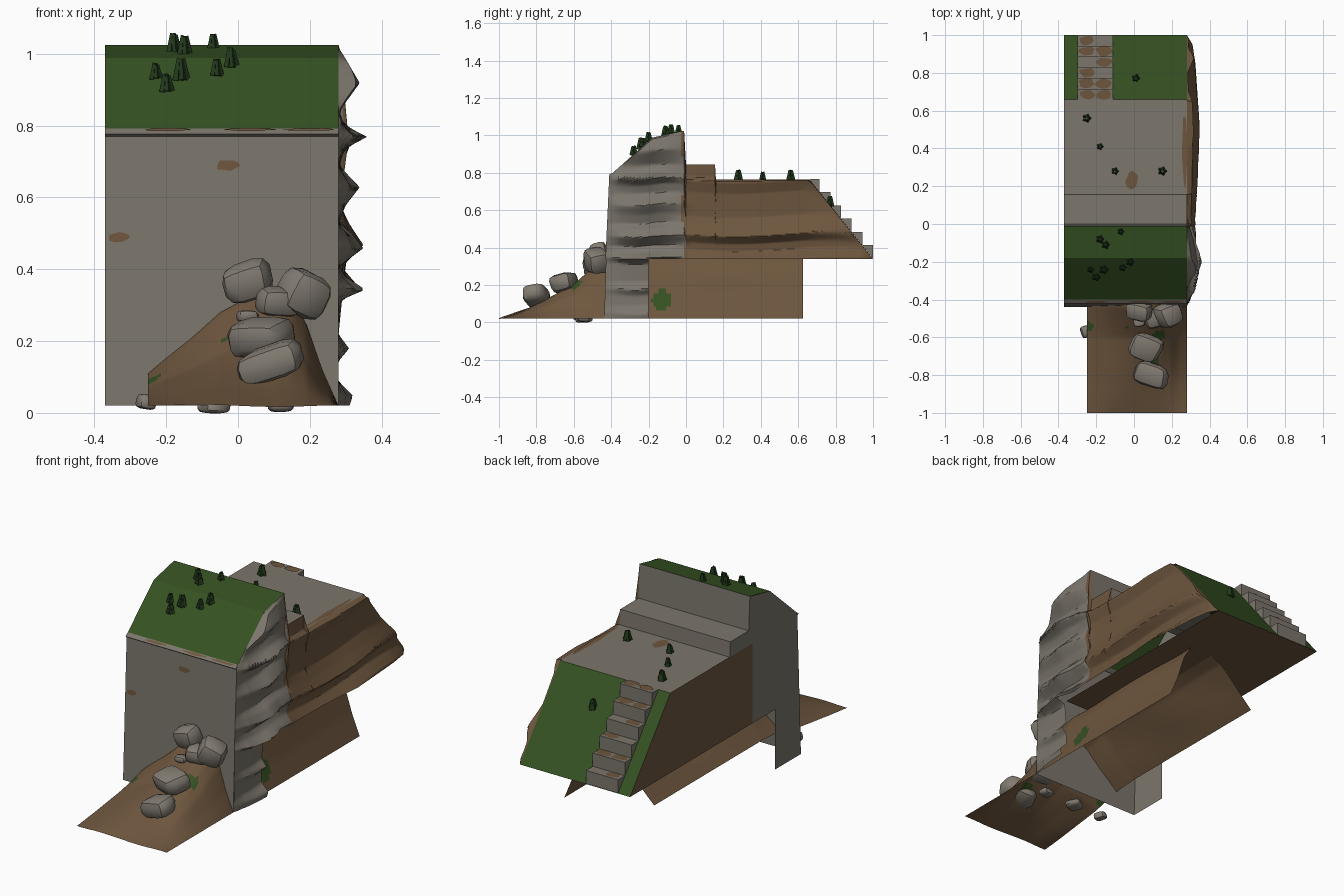
import bpy, bmesh, math, random
from mathutils import Matrix, Vector, Euler

random.seed(4)
if "Cube" in bpy.data.objects:
    bpy.data.objects.remove(bpy.data.objects["Cube"], do_unlink=True)


def material(name, rgb):
    m = bpy.data.materials.new(name)
    m.use_nodes = True
    m.diffuse_color = (*rgb, 1)
    bsdf = next(n for n in m.node_tree.nodes if n.type == 'BSDF_PRINCIPLED')
    bsdf.inputs["Base Color"].default_value = (*rgb, 1)
    bsdf.inputs["Roughness"].default_value = 0.9
    return m


STONE = material("grey stone", (0.2, 0.18, 0.15))
DIRT = material("brown dirt", (0.155, 0.093, 0.048))
GRASS = material("green grass", (0.036, 0.082, 0.016))
TUFT = material("dark green tuft", (0.016, 0.04, 0.011))
ROCK = material("pale boulder", (0.225, 0.2, 0.168))
LEFT, RIGHT = 0.28, -0.37


def finish(name, bm, mats, angle=35):
    me = bpy.data.meshes.new(name)
    bm.to_mesh(me)
    bm.free()
    for m in mats:
        me.materials.append(m)
    me.shade_smooth()
    me.set_sharp_from_angle(angle=math.radians(angle))
    ob = bpy.data.objects.new(name, me)
    bpy.context.collection.objects.link(ob)
    return ob


def lerp(pts, t):
    if t <= pts[0][0]:
        return pts[0][1]
    for (a, va), (b, vb) in zip(pts, pts[1:]):
        if t <= b:
            return va + (vb - va) * (t - a) / (b - a)
    return pts[-1][1]


def grid(name, us, vs, fn, mats, rule=None, angle=35):
    bm = bmesh.new()
    rows = [[bm.verts.new(fn(u, v)) for u in us] for v in vs]
    for r0, r1 in zip(rows, rows[1:]):
        for i in range(len(us) - 1):
            f = bm.faces.new((r0[i], r0[i + 1], r1[i + 1], r1[i]))
            if rule:
                f.material_index = rule(f.calc_center_median())
    return finish(name, bm, mats, angle)


def sheet(name, path, mat):
    return grid(name, (RIGHT, LEFT), range(len(path)),
                lambda x, i: (x, *path[i]), [mat], None, 18)


def span(a, b, n):
    return [a + (b - a) * i / n for i in range(n + 1)]


# Cliff, grassy crest, ledge, plateau, rear slope and underside
CREST = [(-0.4, 0.792), (-0.18, 0.988), (-0.01, 1.025)]
PLATEAU = [(0.16, 0.765), (0.66, 0.765)]
TOP = CREST + [(0, 0.845), (0.155, 0.845)] + PLATEAU + [(1, 0.34)]
sheet("cliff_front", [(-0.44, 0.02), (-0.41, 0.77)], STONE)
sheet("cliff_lip", [(-0.41, 0.77), (-0.42, 0.777), (-0.4, 0.792)], STONE)
sheet("crest_grass", CREST, GRASS)
sheet("ledge", [CREST[-1], (0, 0.845), (0.155, 0.845), PLATEAU[0]], STONE)
sheet("plateau", PLATEAU, STONE)
sheet("rear_slope", [PLATEAU[1], (1, 0.34)], GRASS)
sheet("underside", [(1, 0.34), (-0.2, 0.34)], DIRT)


# Flat side on the model's right
def side_panel(name, outline, mat):
    bm = bmesh.new()
    bm.faces.new([bm.verts.new((RIGHT, y, z)) for y, z in reversed(outline)])
    finish(name, bm, [mat])


side_panel("right_cliff_side", [(-0.44, 0.02), (-0.22, 0.02), (-0.22, 0.34), (-0.03, 0.34),
           (-0.03, 1.02), (-0.18, 0.988), (-0.4, 0.792), (-0.41, 0.77)], STONE)
side_panel("right_earth_side", [(-0.03, 0.34), (1, 0.34), (0.66, 0.765), (-0.03, 0.765)], DIRT)
side_panel("right_ledge_side", [(-0.03, 0.765), (0.16, 0.765), (0.155, 0.845), (0, 0.845),
           (-0.01, 1.025), (-0.03, 1.02)], STONE)

# Craggy side on the model's left
CRAGS = [(0.02, 0.03), (0.05, 0.04), (0.09, 0), (0.15, 0), (0.18, 0.03), (0.22, 0),
         (0.32, 0.01), (0.345, 0.075), (0.38, 0.02), (0.41, 0), (0.46, 0.07), (0.5, 0.04),
         (0.53, 0), (0.58, 0.02), (0.63, 0.06), (0.69, 0), (0.74, 0.02), (0.77, 0.08),
         (0.8, 0.02), (0.84, 0), (0.92, 0.06), (0.97, 0.03), (1.03, 0)]
EARTH = [(0.34, 0.06), (0.39, 0.015), (0.43, 0.02), (0.47, 0.06), (0.52, 0.03),
         (0.57, 0.005), (0.7, 0.01), (0.755, 0.03), (0.765, 0.03), (0.78, 0)]
CLIFF_ENV = [(-0.41, 0), (-0.36, 0.55), (-0.2, 1), (-0.08, 0.6), (0.03, 0)]
EARTH_ENV = [(-0.1, 0), (0.03, 0.75), (0.2, 0.95), (0.5, 1.15), (0.85, 0.75), (0.95, 0.5), (1, 0)]


def bulge(y, z):
    return (lerp(CRAGS, z + 0.006 * math.sin(y * 17)) * lerp(CLIFF_ENV, y)
            + lerp(EARTH, z + 0.012 * math.sin(y * 6)) * lerp(EARTH_ENV, y))


def upper_side(y, t):
    top = lerp(TOP, y)
    z = 0.34 + (top - 0.34) * t
    lean = 0.02 * (top - z) / 0.44 if y < -0.39 else 0
    return (LEFT + bulge(y, z) * (t < 1), y - lean, z)


def lower_side(y, z):
    lean = 0.028 - 0.03 * z if y < -0.39 else 0
    return (LEFT + bulge(y, z), y - lean, z)


side_y = span(-0.41, -0.01, 24) + [0] + span(0.03, 0.15, 4) + [0.155, 0.16] + span(0.2, 1, 32)
grid("left_crag_side", side_y, span(0, 1, 80), upper_side, [STONE, DIRT],
     lambda c: int(c.y > -0.015 + 0.012 * math.sin(c.z * 18)))
grid("left_crag_foot", span(-0.41, -0.2, 12), span(0.02, 0.34, 32), lower_side, [STONE])

# Earth bank running from the front ramp back beneath the plateau
BANK = [(-0.25, 0.1), (-0.16, 0.185), (-0.05, 0.29), (0.05, 0.34), (0.11, 0.355),
        (0.15, 0.32), (0.19, 0.25), (0.235, 0.11), (0.28, 0)]
RISE = [(-1, 0), (-0.85, 0.17), (-0.6, 0.5), (-0.44, 0.9), (-0.3, 1)]
MOSS = [(0.19, -0.83, 0.11, 0.035), (0.13, -0.58, 0.19, 0.04), (0.24, -0.13, 0.12, 0.055),
        (-0.235, -0.54, 0.09, 0.025), (0.1, -0.73, 0.13, 0.035), (-0.04, -0.55, 0.2, 0.012)]


def bank(x, y):
    wave = 0.008 * math.sin(x * 14) * math.sin(y * 9)
    inside = min(1, (x + 0.25) * 9, (0.28 - x) * 9)
    return (x, y, 0.02 + lerp(BANK, x) * lerp(RISE, y) + wave * inside)


grid("earth_bank", span(-0.25, 0.28, 60), span(-1, 0.625, 120), bank, [DIRT, GRASS],
     lambda c: int(any((c - Vector(m[:3])).length < m[3] for m in MOSS)), 60)

# Stairs down the rear slope
outline = [(0.66, 0.765)]
for i in range(6):
    y, z = 0.715 + 0.057 * i, 0.768 - 0.071 * i
    outline += [(y, z), (y, z - 0.071)]
bm = bmesh.new()
ends = [[bm.verts.new((x, y, z)) for y, z in outline] for x in (-0.3, -0.11)]
bm.faces.new(ends[0])
bm.faces.new(ends[1][::-1])
for i in range(len(outline)):
    j = (i + 1) % len(outline)
    bm.faces.new((ends[0][i], ends[1][i], ends[1][j], ends[0][j]))
bmesh.ops.recalc_face_normals(bm, faces=bm.faces)
finish("stairs", bm, [STONE])


# Thin irregular stains
def stain(name, loc, size, rot, mat):
    bm = bmesh.new()
    bmesh.ops.create_circle(bm, cap_ends=True, segments=11, radius=1)
    for v in bm.verts:
        k = random.uniform(0.75, 1.1)
        v.co = Vector((v.co.x * size[0] * k, v.co.y * size[1] * k, 0))
    ob = finish(name, bm, [mat])
    ob.location, ob.rotation_euler = loc, rot


for i in range(6):
    for x in (-0.25, -0.16):
        if i == 0 or (i + (x > -0.2)) % 3:
            stain("stair_dirt", (x, 0.687 + 0.057 * i, 0.771 - 0.071 * i),
                  (0.046, 0.027), (0, 0, 0), DIRT)
stain("plateau_dirt", (-0.01, 0.23, 0.768), (0.035, 0.06), (0, 0, 0), DIRT)
stain("plateau_edge_dirt", (0.268, 0.4, 0.768), (0.014, 0.22), (0, 0, 0), DIRT)
for x, z in ((-0.33, 0.49), (-0.03, 0.69)):
    y = -0.443 + 0.04 * z
    stain("cliff_dirt", (x, y, z), (0.035, 0.015), (math.radians(87.7), 0, 0), DIRT)
for x in (-0.2, 0.03, 0.2):
    stain("lip_dirt", (x, -0.413, 0.789), (0.07, 0.007), (math.radians(37), 0, 0), DIRT)


# Boulders and pebbles
def boulder(name, loc, size, rot):
    bm = bmesh.new()
    bmesh.ops.create_cube(bm, size=1)
    for v in bm.verts:
        v.co += Vector([random.uniform(-0.08, 0.08) for _ in range(3)])
    bmesh.ops.bevel(bm, geom=bm.edges[:], offset=0.3, segments=2, profile=0.5,
                    affect='EDGES', clamp_overlap=True)
    bmesh.ops.scale(bm, vec=size, verts=bm.verts)
    bmesh.ops.transform(bm, matrix=Euler(rot).to_matrix().to_4x4(), verts=bm.verts)
    ob = finish(name, bm, [ROCK], 40)
    ob.location = loc


boulder("boulder", (0.095, -0.8, 0.14), (0.18, 0.12, 0.1), (0.2, -0.3, -0.3))
boulder("boulder", (0.065, -0.65, 0.21), (0.165, 0.13, 0.105), (0.3, -0.05, -0.4))
boulder("boulder", (0.185, -0.48, 0.33), (0.14, 0.12, 0.12), (0.2, 0.45, 0.4))
boulder("boulder", (0.11, -0.5, 0.31), (0.115, 0.1, 0.08), (0.2, 0, 0.3))
boulder("boulder", (0.025, -0.46, 0.365), (0.135, 0.1, 0.105), (0.3, -0.25, -0.2))
boulder("pebble", (0.025, -0.52, 0.27), (0.06, 0.05, 0.03), (0, 0, 0.2))
boulder("pebble", (-0.255, -0.57, 0.03), (0.05, 0.06, 0.04), (0, 0.2, 0.3))
boulder("pebble", (-0.07, -0.55, 0.015), (0.08, 0.08, 0.03), (0, 0, 0.5))
boulder("pebble", (0.12, -0.55, 0.018), (0.07, 0.06, 0.03), (0, 0, 0.2))

# Grass tufts: a ring of leaning tapered blades
SPOTS = [(-0.25, 0.56), (-0.18, 0.41), (-0.1, 0.28), (0.15, 0.28), (0.01, 0.77),
         (-0.18, -0.08), (-0.15, -0.11), (-0.07, -0.04), (-0.23, -0.24), (-0.16, -0.24),
         (-0.2, -0.28), (-0.06, -0.23), (-0.02, -0.2)]
for x, y in SPOTS:
    bm = bmesh.new()
    s = random.uniform(0.75, 1.1)
    for k in range(5):
        m = (Matrix.Rotation(k * math.tau / 5, 4, 'Z') @ Matrix.Translation((0.011, 0, 0.02))
             @ Matrix.Rotation(-0.15, 4, 'Y'))
        bmesh.ops.create_cone(bm, cap_ends=True, segments=4, radius1=0.01, radius2=0.005,
                              depth=random.uniform(0.045, 0.06), matrix=m)
    bmesh.ops.scale(bm, vec=(s, s, s), verts=bm.verts)
    finish("grass_tuft", bm, [TUFT]).location = (x, y, lerp(TOP, y))
